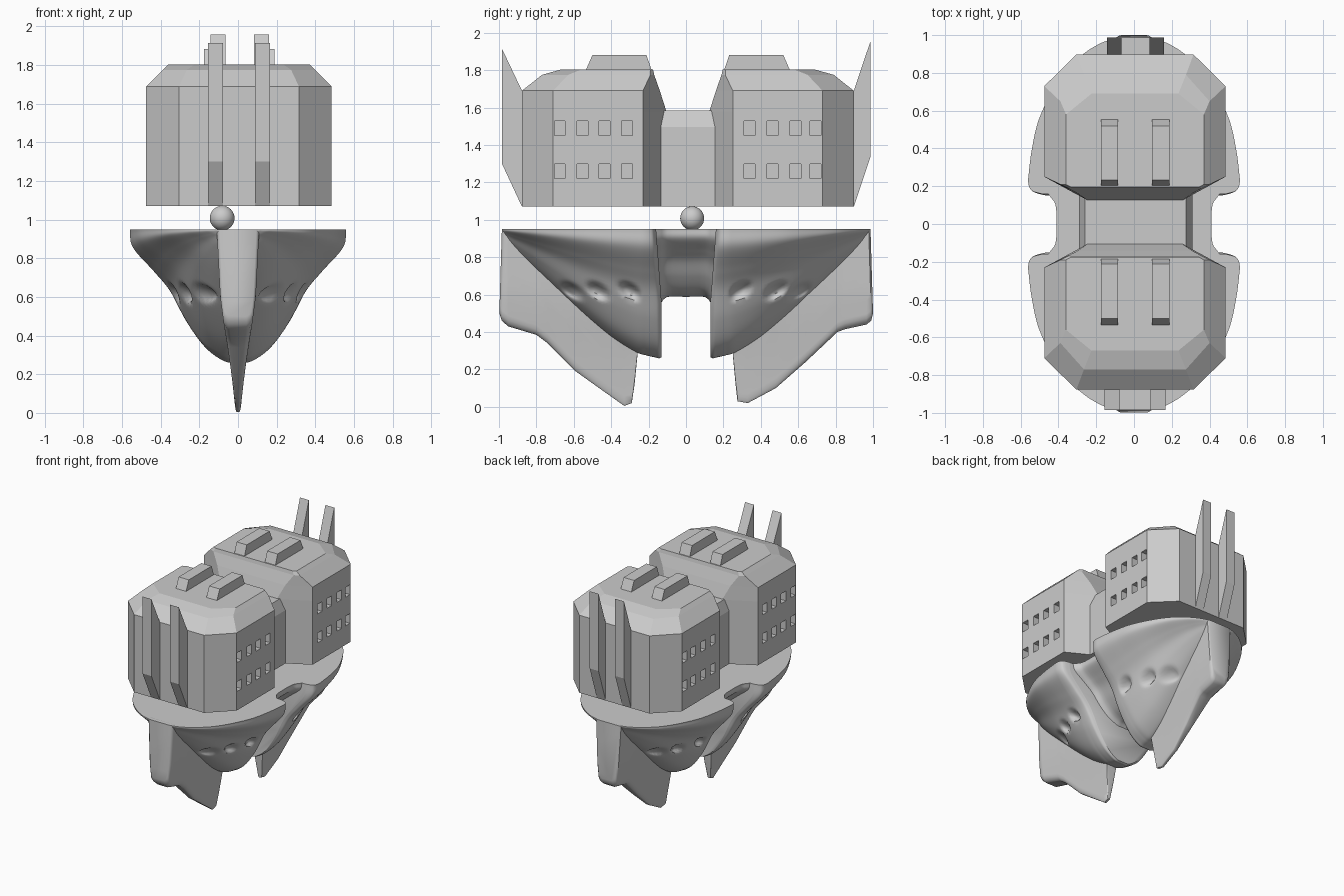
import bpy, bmesh
from math import exp
from mathutils import Matrix, Vector

if "Cube" in bpy.data.objects:
    bpy.data.objects.remove(bpy.data.objects["Cube"])


def finish(name, bm, smooth=False):
    bmesh.ops.recalc_face_normals(bm, faces=bm.faces)
    me = bpy.data.meshes.new(name)
    bm.to_mesh(me)
    bm.free()
    ob = bpy.data.objects.new(name, me)
    bpy.context.collection.objects.link(ob)
    if smooth:
        bpy.ops.object.select_all(action='DESELECT')
        ob.select_set(True)
        bpy.context.view_layer.objects.active = ob
        bpy.ops.object.shade_smooth_by_angle(angle=0.9)
    return ob


def loft(name, rings, smooth=False):
    bm = bmesh.new()
    vs = [[bm.verts.new(p) for p in r] for r in rings]
    n = len(vs[0])
    for a, b in zip(vs, vs[1:]):
        for i in range(n):
            j = (i + 1) % n
            bm.faces.new((a[i], a[j], b[j], b[i]))
    bm.faces.new(vs[0])
    bm.faces.new(vs[-1])
    return finish(name, bm, smooth)


def slab(name, x0, x1, yz):
    return loft(name, [[(x, y, z) for y, z in yz] for x in (x0, x1)])


def cut(ob, cutter):
    m = ob.modifiers.new("cut", 'BOOLEAN')
    m.operation, m.solver, m.object = 'DIFFERENCE', 'EXACT', cutter
    bpy.context.view_layer.objects.active = ob
    bpy.ops.object.modifier_apply(modifier=m.name)
    bpy.data.objects.remove(cutter)


def curve(pts, k):
    """Catmull-Rom resampling, k steps per span."""
    p = [Vector(q) for q in pts]
    p = [p[0] * 2 - p[1]] + p + [p[-1] * 2 - p[-2]]
    out = []
    for a, b, c, d in zip(p, p[1:], p[2:], p[3:]):
        for i in range(k):
            t = i / k
            out.append(0.5 * (2 * b + (c - a) * t + (2 * a - 5 * b + 4 * c - d) * t * t
                              + (3 * b - a - 3 * c + d) * t ** 3))
    return out + [p[-2]]


def interp(table, v):
    for (a, fa), (b, fb) in zip(table, table[1:]):
        if v <= b:
            return fa + (fb - fa) * max(0, (v - a) / (b - a))
    return table[-1][1]


# normalised hull section: (width, depth)
section = curve([(1, 0), (.97, .14), (.78, .32), (.63, .47), (.48, .70), (.31, .89), (.13, .99), (0, 1)], 8)


def hull_ring(y, w, zb, s=1, dents=()):
    """Mirrored section; dents press the surface inwards at z = 0.62."""
    half = []
    for a, b in section:
        x, z = w * a, .95 - (.95 - zb) * b
        for d in dents:
            r = ((y - d) / .05) ** 2 + ((z - .62 - (y - d) * .4) / .035) ** 2
            x -= min(x * .5, .045) * exp(-r * r)
        # the inner end leans outwards towards the rim
        lean = .03 * max(0, (.25 - y) / .12) * max(0, (z - .55) / .4) if dents else 0
        half.append((x, s * (y + lean), z))
    return half + [(-x, yy, z) for x, yy, z in reversed(half[:-1])]


# hull stations: distance from middle, half width, bottom height
stations = [(.13, .49, .265), (.145, .53, .26), (.165, .55, .265), (.21, .56, .275), (.27, .557, .295),
            (.40, .54, .375), (.55, .505, .495), (.70, .435, .63), (.82, .355, .74),
            (.91, .255, .825), (.96, .17, .875), (.98, .11, .90)]
bottom = [(y, zb) for y, w, zb in stations]
keel_width = [(0, .012), (.1, .022), (.3, .046), (.45, .072), (.6, .092), (.95, .11)]
sides = {
    "front": (-1, 0, [(.26, .27), (.275, .12), (.29, .02), (.33, .005), (.45, .09), (.59, .19), (.74, .34),
                      (.80, .385), (.95, .43), (.985, .46), (.998, .50)],
              [-.675, -.553, -.435, -.315], (.30, .47, .61)),
    "rear": (1, .02, [(.25, .28), (.265, .12), (.275, .03), (.33, .02), (.48, .10), (.64, .24), (.81, .40),
                      (.85, .415), (.965, .44), (.99, .46), (1.0, .50)],
             [.34, .462, .585, .692], (.29, .48, .61)),
}

for tag, (s, dy, keel, win, dents) in sides.items():
    # smooth hull half with eye-like dents
    loft(tag + "_hull", [hull_ring(y, w, zb, s, dents) for y, w, zb in curve(stations, 9)], True)

    # keel blade under the hull, thick at the prow and thin at the tip
    rings = []
    for y, z0 in keel:
        top = .95 if y > .9 else min(.94, interp(bottom, y) + .14)
        half = []
        for i in range(13):
            z = z0 + (i / 12) ** 2 * (top - z0)
            round_off = min(1, .6 + i * .14) * (.86 if y > .995 else 1)
            yy = y - (max(0, z - .5) * .03 if y > .97 else 0)
            half.append((interp(keel_width, z) * round_off, s * yy, z))
        rings.append(half + [(-x, yy, z) for x, yy, z in reversed(half)])
    loft(tag + "_keel", rings, True)

    # faceted upper block
    wall = [(.25, .105), (.48, .23), (.48, .71), (.31, .877)]
    levels = [(1.07, wall), (1.58, wall),
              (1.69, [(.30, .14)] + wall[1:]),
              (1.775, [(.355, .17), (.395, .19), (.395, .63), (.27, .77)]),
              (1.803, [(.34, .176), (.365, .19), (.365, .56), (.23, .67)])]
    block = loft(tag + "_block", [[(x + .005, s * (y + dy), z) for x, y in pts]
                                  + [(.005 - x, s * (y + dy), z) for x, y in reversed(pts)]
                                  for z, pts in levels])
    # two rows of recessed windows on each side
    bm = bmesh.new()
    for sx in (-1, 1):
        for y in win:
            for z in (1.26, 1.49):
                bmesh.ops.create_cube(bm, size=1, matrix=Matrix.Translation((.005 + sx * .48, y, z))
                                      @ Matrix.Diagonal((.12, .058, .078, 1)))
    cut(block, finish("window_cutter", bm))

    # roof ridges and upright end fins
    tip = (1.915, 1.30, .984) if s < 0 else (1.957, 1.34, .987)
    shift = 0 if s < 0 else .012
    for i, (x0, x1) in enumerate([(-.175, -.085), (.095, .188)]):
        slab(f"{tag}_roof_ridge_{i}", x0, x1,
             [(s * (y + dy), z) for y, z in [(.18, 1.79), (.212, 1.882), (.50, 1.882), (.54, 1.79)]])
    for i, (x0, x1) in enumerate([(-.155, -.077), (.088, .166)]):
        d = shift if i == 0 else -shift / 2
        slab(f"{tag}_end_fin_{i}", x0 + d, x1 + d,
             [(s * (.86 + dy), 1.07), (s * (.877 + dy), 1.07), (s * tip[2], tip[1]),
              (s * tip[2], tip[0]), (s * (.877 + dy), 1.69), (s * (.86 + dy), 1.69)])

# bridge between the blocks
bridge = [(-.29, 1.07), (.31, 1.07), (.31, 1.495), (.275, 1.585), (-.26, 1.585), (-.29, 1.495)]
loft("bridge", [[(x, y, z) for x, z in bridge] for y in (-.16, .18)])

# waist joining the hull halves
loft("hull_waist", [hull_ring(y, w, zb) for y, w, zb in
                    curve([(-.18, .47, .54), (-.14, .44, .55), (-.10, .415, .588), (0, .41, .588),
                           (.10, .415, .588), (.14, .44, .55), (.18, .47, .54)], 3)], True)

# pivot ball
bm = bmesh.new()
bmesh.ops.create_uvsphere(bm, u_segments=32, v_segments=16, radius=.064,
                          matrix=Matrix.Translation((-.082, .033, 1.008)))
finish("pivot_ball", bm, True)
